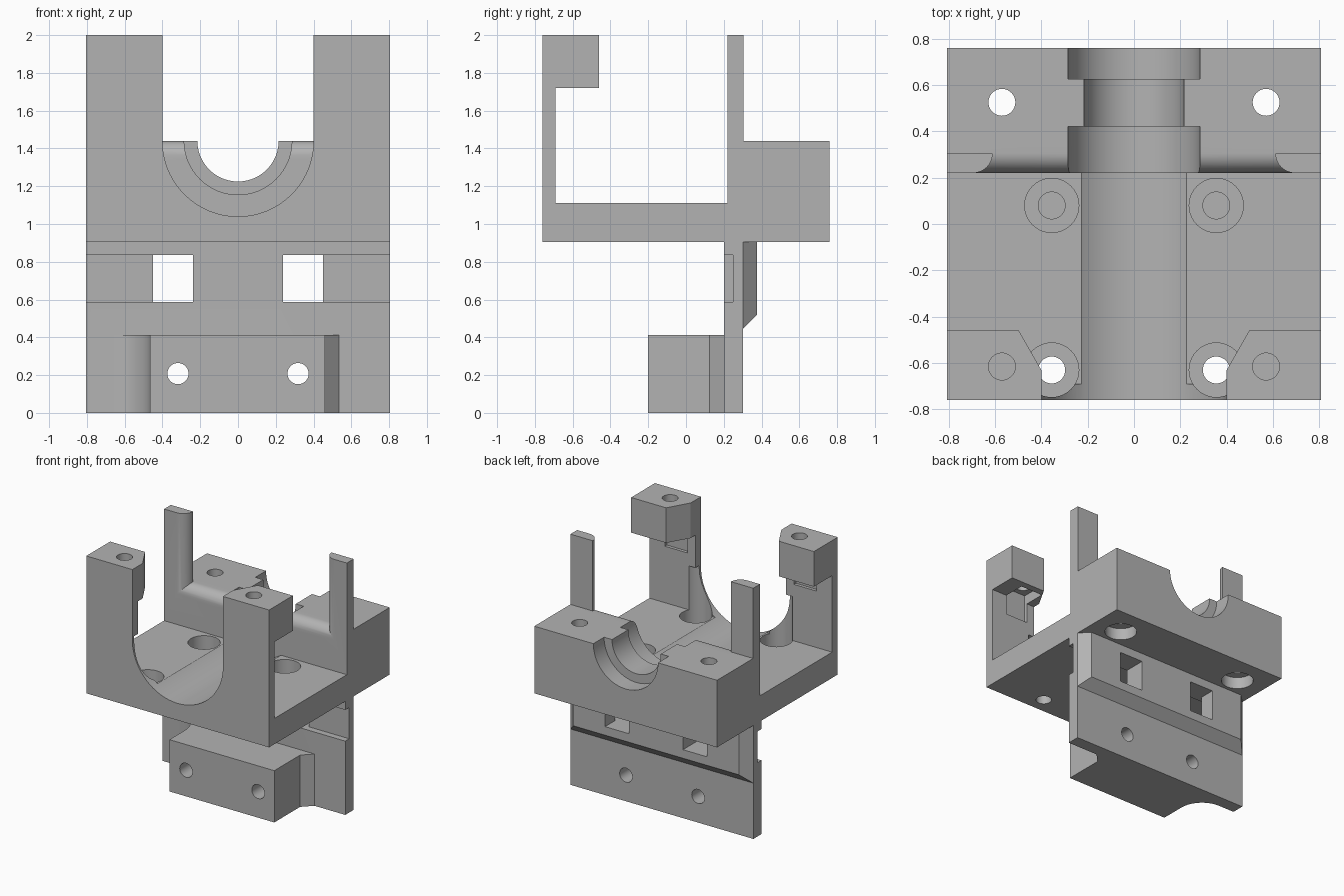
import bpy, bmesh, math
from mathutils import Vector

cube = bpy.data.objects.get("Cube")
if cube:
    bpy.data.objects.remove(cube)

grey = bpy.data.materials.new("plain_grey")
grey.use_nodes = True
GREY = (0.45, 0.45, 0.45, 1)
grey.diffuse_color = GREY
grey.node_tree.nodes["Principled BSDF"].inputs["Base Color"].default_value = GREY


def loft(name, rings):
    """Closed solid through matching rings of points."""
    bm = bmesh.new()
    rows = [[bm.verts.new(p) for p in ring] for ring in rings]
    n = len(rows[0])
    for a, b in zip(rows, rows[1:]):
        for i in range(n):
            j = (i + 1) % n
            bm.faces.new((a[i], a[j], b[j], b[i]))
    bm.faces.new(rows[0])
    bm.faces.new(rows[-1])
    bmesh.ops.recalc_face_normals(bm, faces=bm.faces)
    mesh = bpy.data.meshes.new(name)
    bm.to_mesh(mesh)
    bm.free()
    mesh.materials.append(grey)
    ob = bpy.data.objects.new(name, mesh)
    bpy.context.collection.objects.link(ob)
    return ob


def prism(name, profile, axis, lo, hi):
    """Extrude a 2D profile along x, y or z."""
    def place(p, t):
        return {"x": (t, p[0], p[1]), "y": (p[0], t, p[1]), "z": (p[0], p[1], t)}[axis]
    return loft(name, [[place(p, t) for p in profile] for t in (lo, hi)])


def box(name, x, y, z):
    x = sorted(x)
    return prism(name, [(x[0], y[0]), (x[1], y[0]), (x[1], y[1]), (x[0], y[1])], "z", *z)


def arc(cx, cy, r, start, end, steps=32):
    return [(cx + r * math.cos(math.radians(start + (end - start) * i / steps)),
             cy + r * math.sin(math.radians(start + (end - start) * i / steps)))
            for i in range(steps + 1)]


def hole(cx, cy, r, axis, lo, hi):
    return prism("hole_cutter", arc(cx, cy, r, 0, 360, 40)[:-1], axis, lo, hi)


def combine(target, other, operation):
    mod = target.modifiers.new("combine", "BOOLEAN")
    mod.object, mod.operation, mod.solver = other, operation, "EXACT"
    bpy.ops.object.select_all(action="DESELECT")
    bpy.context.view_layer.objects.active = target
    target.select_set(True)
    bpy.ops.object.modifier_apply(modifier=mod.name)
    bpy.data.objects.remove(other)


def cut(target, cutter):
    combine(target, cutter, "DIFFERENCE")


def u_cutter(r, y0, y1):
    """Half-round channel, open at the top."""
    profile = arc(0, AXIS_Z, r, 180, 360, 48) + [(r, 2.2), (-r, 2.2)]
    return prism("channel_cutter", profile, "y", y0, y1)


W, AXIS_Z, BASE_Z = 0.806, 1.44, 0.905

# Upper cradle: side outline extruded across the full width
cradle = prism("motor_bracket", [
    (-0.76, BASE_Z), (0.76, BASE_Z), (0.76, AXIS_Z), (0.305, AXIS_Z),
    (0.305, 2), (0.22, 2), (0.22, 1.11), (-0.69, 1.11),
    (-0.69, 1.72), (-0.46, 1.72), (-0.46, 2), (-0.76, 2)], "x", -W, W)

# Front channel and stepped rear bearing seat
cut(cradle, u_cutter(0.4, -0.8, 0.22))
cut(cradle, u_cutter(0.285, 0.15, 0.42))
cut(cradle, u_cutter(0.215, 0.4, 0.65))
cut(cradle, u_cutter(0.285, 0.625, 0.8))

# Opening between the rear posts, with a rounded front edge
R = 0.085
rings = []
for y in [0.2] + [0.22 + R * (1 - math.cos(math.radians(a))) for a in range(0, 91, 9)] + [0.35]:
    back = min(max(0.22 + R - y, 0), R)
    d = R - math.sqrt(max(R * R - back * back, 0))
    x, z = 0.61 + d, AXIS_Z - d
    rings.append([(-x, y, z), (x, y, z), (x, y, 2.2), (-x, y, 2.2)])
cut(cradle, loft("opening_cutter", rings))

for s in (-1, 1):
    # Angled inner corners of the clamp heads
    cut(cradle, prism("corner_cutter", [(s * 0.4, -0.63), (s * 0.5, -0.455),
                      (s * 0.5, -0.4), (s * 0.35, -0.4), (s * 0.35, -0.63)], "z", 1.5, 2.1))
    # Clamp screw holes and nut pockets
    cut(cradle, hole(s * 0.57, -0.615, 0.058, "z", 1.7, 2.1))
    cut(cradle, box("pocket_cutter", (s * 0.47, s * 0.67), (-0.715, -0.515), (1.56, 1.8)))
    # Floor screws with counterbores
    for y, top in ((0.08, 1.2), (-0.63, 1.46)):
        cut(cradle, hole(s * 0.355, y, 0.117, "z", 1.0, top))
        cut(cradle, hole(s * 0.355, y, 0.058, "z", 0.8, 1.1))
    # Rear block screws, counterbored from below
    cut(cradle, hole(s * 0.57, 0.525, 0.058, "z", 0.8, 1.6))
    cut(cradle, hole(s * 0.57, 0.525, 0.12, "z", 0.8, 1.0))

# Hanging plate with the back rib
plate = box("hanging_plate", (-W, W), (0.2, 0.302), (0, 0.94))
rib_rings = []
for y, x, z in ((0.29, W, 0.445), (0.302, W, 0.445), (0.377, W - 0.075, 0.52)):
    rib_rings.append([(-x, y, z), (x, y, z), (x, y, 0.93), (-x, y, 0.93)])
combine(plate, loft("back_rib", rib_rings), "UNION")

# Lower front block: chamfer on one side, concave sweep on the other
sweep = arc(-0.665, 0.0, 0.2, 90, 0, 16)
combine(plate, prism("lower_block", [(-0.665, 0.24)] + sweep + [
    (-0.465, -0.2), (0.46, -0.2), (0.46, 0.125), (0.535, 0.2), (0.535, 0.24)],
    "z", 0, 0.413), "UNION")

for s in (-1, 1):
    # Windows with side grooves, and the lower bolt holes
    cut(plate, box("window_cutter", (s * 0.237, s * 0.45), (0.1, 0.5), (0.588, 0.837)))
    cut(plate, box("groove_cutter", (s * 0.4, s * 0.9), (0.1, 0.25), (0.588, 0.837)))
    cut(plate, hole(s * 0.318, 0.208, 0.056, "y", -0.4, 0.5))

# Fuse into one bracket
combine(cradle, plate, "UNION")
bpy.ops.object.select_all(action="DESELECT")
cradle.select_set(True)
bpy.context.view_layer.objects.active = cradle
bpy.ops.object.shade_smooth_by_angle(angle=math.radians(25))
